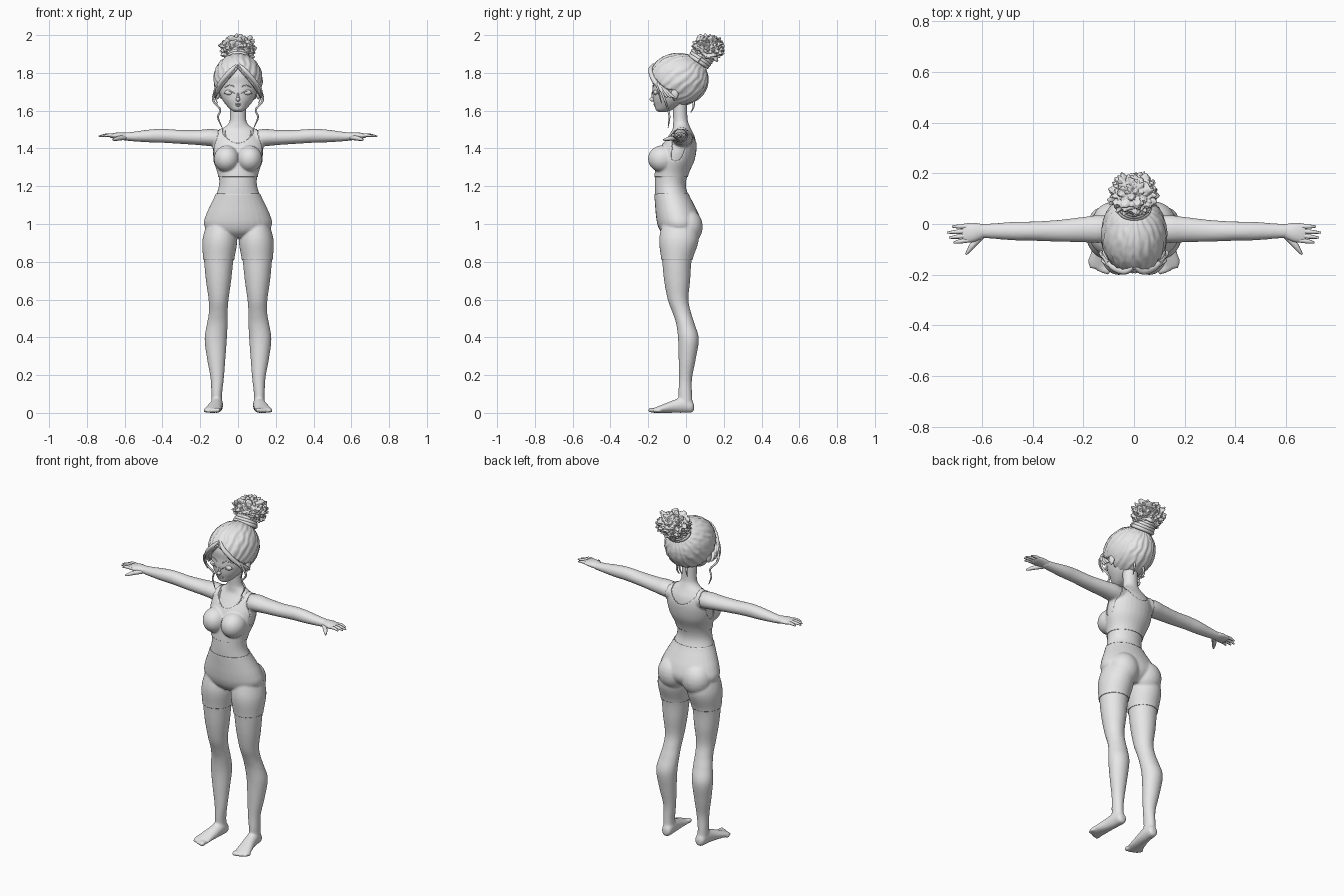
import bpy, bmesh, math
from mathutils import Matrix, Vector, noise
from mathutils.bvhtree import BVHTree

cube = bpy.data.objects.get("Cube")
if cube:
    bpy.data.objects.remove(cube)

grey = bpy.data.materials.new("plain_grey")
grey.use_nodes = True
grey.diffuse_color = (0.8, 0.8, 0.8, 1)
grey.node_tree.nodes["Principled BSDF"].inputs["Base Color"].default_value = (0.8, 0.8, 0.8, 1)


def finish(name, bm):
    """Turn a bmesh into a smooth shaded object."""
    bmesh.ops.recalc_face_normals(bm, faces=bm.faces)
    mesh = bpy.data.meshes.new(name)
    bm.to_mesh(mesh)
    mesh.materials.append(grey)
    mesh.polygons.foreach_set("use_smooth", [True] * len(mesh.polygons))
    obj = bpy.data.objects.new(name, mesh)
    bpy.context.collection.objects.link(obj)
    return obj


def bake(obj):
    """Replace an object's mesh by its modified result."""
    graph = bpy.context.evaluated_depsgraph_get()
    obj.data = bpy.data.meshes.new_from_object(obj.evaluated_get(graph))
    obj.modifiers.clear()


def spline(pts, steps=5):
    """Catmull-Rom interpolation of tuples."""
    out = []
    for i in range(len(pts) - 1):
        a, b, c, d = (pts[max(i - 1, 0)], pts[i], pts[i + 1], pts[min(i + 2, len(pts) - 1)])
        for k in range(steps):
            t = k / steps
            out.append([(2 * q + (r - p) * t + (2 * p - 5 * q + 4 * r - s) * t * t
                         + (3 * q - p - 3 * r + s) * t ** 3) / 2 for p, q, r, s in zip(a, b, c, d)])
    return out + [list(pts[-1])]


def loft(bm, axis, sections, side=1, count=28):
    """Closed loft of ellipses (x, y, z, radius, radius) square to an axis."""
    u, v = [i for i in range(3) if i != axis]
    rings = []
    for sec in spline(sections):
        ring = []
        for k in range(count):
            a = math.tau * k / count
            p = sec[:3]
            p[u] += sec[3] * math.cos(a)
            p[v] += sec[4] * math.sin(a)
            ring.append(bm.verts.new((p[0] * side, p[1], p[2])))
        rings.append(ring)
    for r0, r1 in zip(rings, rings[1:]):
        for k in range(count):
            j = (k + 1) % count
            bm.faces.new((r0[k], r0[j], r1[j], r1[k]))
    bm.faces.new(rings[0])
    bm.faces.new(rings[-1])


def ball(bm, centre, radii, detail=3):
    place = Matrix.Translation(centre) @ Matrix.Diagonal((*radii, 1))
    return bmesh.ops.create_icosphere(bm, subdivisions=detail, radius=1, matrix=place)["verts"]


def strands(name, paths, mirror=True):
    """Tapered round tubes along paths of (x, y, z, radius)."""
    curve = bpy.data.curves.new(name, "CURVE")
    curve.dimensions = "3D"
    curve.bevel_depth = 1
    curve.bevel_resolution = 2
    curve.use_fill_caps = True
    for side in (1, -1) if mirror else (1,):
        for path in paths:
            pts = spline(path)
            sp = curve.splines.new("POLY")
            sp.points.add(len(pts) - 1)
            for p, (x, y, z, r) in zip(sp.points, pts):
                p.co = (x * side, y, z, 1)
                p.radius = r
    temp = bpy.data.objects.new(name, curve)
    bm = bmesh.new()
    bm.from_mesh(bpy.data.meshes.new_from_object(temp))
    bpy.data.objects.remove(temp)
    return finish(name, bm)


# Body: torso, limbs and feet fused into one skin
bm = bmesh.new()
torso = [(.93, -.035, .07, .06), (.96, -.035, .15, .095), (1, -.036, .177, .112), (1.05, -.046, .165, .11),
         (1.1, -.06, .142, .1), (1.16, -.077, .114, .087), (1.21, -.083, .1, .082), (1.27, -.075, .105, .087),
         (1.34, -.055, .128, .097), (1.41, -.037, .134, .09), (1.46, -.025, .12, .072), (1.5, -.022, .09, .05),
         (1.525, -.026, .056, .043), (1.56, -.03, .043, .038), (1.67, -.035, .045, .04)]
loft(bm, 2, [(0, y, z, a, b) for z, y, a, b in torso])
leg = [(.09, -.035, 1.03, .06, .08), (.096, -.037, .92, .088, .101), (.102, -.048, .81, .078, .079),
       (.103, -.047, .7, .067, .069), (.103, -.042, .6, .053, .055), (.105, -.022, .53, .05, .049),
       (.11, -.003, .47, .055, .049), (.118, .013, .39, .059, .055), (.115, .006, .28, .048, .045),
       (.11, -.003, .18, .035, .035), (.113, -.004, .1, .029, .036), (.112, 0, .04, .03, .036)]
foot = [(.11, .042, .03, .015, .016), (.11, .03, .034, .028, .033), (.112, -.01, .042, .033, .042),
        (.118, -.06, .035, .036, .035), (.128, -.11, .025, .042, .025), (.135, -.15, .017, .046, .017),
        (.137, -.175, .012, .038, .012)]
arm = [(.08, -.02, 1.45, .05, .045), (.14, -.02, 1.457, .055, .046), (.2, -.022, 1.458, .05, .041),
       (.3, -.027, 1.461, .043, .037), (.4, -.028, 1.467, .038, .037), (.47, -.028, 1.466, .037, .034),
       (.55, -.028, 1.463, .031, .026), (.6, -.028, 1.463, .028, .021), (.62, -.03, 1.465, .03, .018)]
for side in (1, -1):
    loft(bm, 2, leg, side)
    loft(bm, 1, foot, side)
    loft(bm, 0, arm, side)
    ball(bm, (.06 * side, -.125, 1.345), (.064, .073, .068))
    ball(bm, (.078 * side, .008, .985), (.083, .077, .09))
    for i in range(5):
        r = .015 - .0015 * i
        ball(bm, ((.105 + .0175 * i) * side, -.178 + .002 * i * i, r), (r * .8, r * 1.6, r))
body = finish("body", bm)
remesh = body.modifiers.new("fuse", "REMESH")
remesh.mode = "VOXEL"
remesh.voxel_size = .006
remesh.use_smooth_shade = True
soften = body.modifiers.new("soften", "SMOOTH")
soften.factor = .5
soften.iterations = 8
bake(body)


# Clothes: thin shells over the fused skin
def garment(name, low, high, drop):
    bm = bmesh.new()
    bm.from_mesh(body.data)
    for z, up in ((low, -1), (high, 1)):
        bmesh.ops.bisect_plane(bm, geom=bm.verts[:] + bm.edges[:] + bm.faces[:],
                               plane_co=(0, 0, z), plane_no=(0, 0, up), clear_outer=True)
    gone = [f for f in bm.faces if drop(f.calc_center_median())]
    bmesh.ops.delete(bm, geom=gone, context="FACES")
    shell = finish(name, bm).modifiers.new("cloth", "SOLIDIFY")
    shell.thickness = .004
    shell.offset = 1


def outside_top(c):
    x = abs(c.x)
    scoop = c.z > 1.425 + 8 * c.x * c.x
    return x > .125 - max(0, c.z - 1.4) * .25 or (scoop and x < .08)


garment("shorts", .81, 1.16, lambda c: False)
garment("crop_top", 1.25, 1.52, outside_top)

# Necklace laid on the chest
bm = bmesh.new()
bm.from_mesh(body.data)
skin = BVHTree.FromBMesh(bm)
bm.free()


def on_surface(tree, x, z, r, lift=.001):
    hit = tree.ray_cast(Vector((x, -1, z)), Vector((0, 1, 0)))[0]
    return (x, (hit.y if hit else -.05) - lift, z, r)


chain = [on_surface(skin, .07 * math.sin(a), 1.495 - .078 * math.cos(a), .0025)
         for a in [-1.6 + 3.2 * i / 16 for i in range(17)]]
strands("necklace", [chain], mirror=False)

# Hands
bm = bmesh.new()
palm = [(.59, -.028, 1.463, .026, .019), (.63, -.033, 1.467, .037, .018),
        (.665, -.036, 1.467, .038, .013), (.678, -.036, 1.467, .034, .009)]
for side in (1, -1):
    loft(bm, 0, palm, side, 20)
finish("palms", bm)
fingers = [[(.655, y0, 1.468, .0095), ((.66 + x) / 2, (y0 + y1) / 2, 1.47, .0085), (x, y1, 1.464, .004)]
           for y0, y1, x in ((-.064, -.073, .712), (-.046, -.054, .73), (-.028, -.034, .737), (-.01, -.01, .718))]
fingers.append([(.6, -.045, 1.458, .013), (.635, -.082, 1.453, .012), (.65, -.102, 1.449, .009), (.663, -.12, 1.445, .004)])
strands("fingers", fingers)

# Head with nose, lips, eyelids and ears
bm = bmesh.new()
head = [(1.593, -.125, .018, .018), (1.605, -.115, .038, .045), (1.63, -.095, .063, .072),
        (1.66, -.083, .084, .091), (1.7, -.07, .1, .107), (1.74, -.06, .107, .116),
        (1.79, -.055, .112, .123), (1.84, -.05, .098, .105), (1.88, -.05, .05, .05)]
loft(bm, 2, [(0, y, z, a, b) for z, y, a, b in head], count=40)
bm.normal_update()
face = BVHTree.FromBMesh(bm)
ball(bm, (0, -.176, 1.66), (.011, .017, .012))
ball(bm, (0, -.172, 1.674), (.007, .012, .022))
ball(bm, (0, -.165, 1.634), (.019, .008, .004))
ball(bm, (0, -.162, 1.627), (.015, .009, .005))
for side in (1, -1):
    x, y, z, _ = on_surface(face, .045 * side, 1.697, 0)
    ball(bm, (x, y + .006, z), (.026, .012, .014))
    ball(bm, (.108 * side, -.06, 1.69), (.012, .02, .03))
finish("head", bm)
lids = [[on_surface(face, x, z + dz, .0025, lift) for x, z in ((.018, 1.69), (.032, 1.699), (.05, 1.7), (.072, 1.69))]
        for dz, lift in ((0, .006), (.034, .001))]
strands("lashes_and_brows", lids)

# Hair cap: grooved shell swept towards the bun, open at the face
bm = bmesh.new()
bmesh.ops.create_uvsphere(bm, u_segments=128, v_segments=48, radius=1)
tilt = Matrix.Rotation(math.radians(-45), 3, "X")
for v in bm.verts:
    turn = math.atan2(v.co.y, v.co.x)
    flat = math.hypot(v.co.x, v.co.y)
    wave = math.sin(22 * turn + 3 * noise.noise(v.co * 3))
    grow = 1 + .018 * flat * wave + .012 * noise.noise(v.co * 7)
    p = (tilt @ v.co) * grow
    v.co = (p.x * .129, p.y * .158 - .04, p.z * .139 + 1.765)


def open_face(c):
    return c.y < -.065 and c.z < 1.825 - 9 * c.x * c.x


bmesh.ops.delete(bm, geom=[f for f in bm.faces if open_face(f.calc_center_median())], context="FACES")
cap = finish("hair_cap", bm).modifiers.new("thickness", "SOLIDIFY")
cap.thickness = .012

# Bun: curly clump with a wrapped base
bm = bmesh.new()
for v in ball(bm, (0, 0, 0), (1, 1, 1), 6):
    n = v.co.normalized()
    crease = abs(noise.noise(n * 3.2)) + .5 * abs(noise.noise(n * 6.5))
    p = n * (.86 + .42 * crease)
    v.co = (p.x * .09, .118 + p.y * .08, 1.93 + p.z * .066)
finish("hair_bun", bm)
wrap = []
for i in range(4):
    lift = .012 * i
    ring = [(.062 * math.cos(a) * (1 - .1 * i), .068 + lift * .7 + .045 * math.sin(a),
             1.862 + lift - .03 * math.sin(a), .011) for a in [math.tau * k / 12 for k in range(13)]]
    wrap.append(ring)
strands("bun_base", wrap, mirror=False)

# Swept fringe, loose side curls and nape wisps
fringe = [[(.004, -.172 - d, 1.845 - d, .006), (.035, -.188 + d, 1.815 - d, .012), (.08, -.172 + d, 1.765 - d, .013),
           (.112, -.135 + 2 * d, 1.715 - d, .011), (.122, -.1 + 2 * d, 1.67, .005)] for d in (0, .009, .018)]
strands("fringe", fringe)
curls = [[(.1, -.15, 1.75, .006), (.127, -.125, 1.69, .006), (.129, -.11, 1.65, .006), (.094, -.095, 1.605, .005),
          (.106, -.088, 1.565, .005), (.084, -.095, 1.51, .002)],
         [(.09, -.17, 1.76, .005), (.12, -.15, 1.72, .005), (.125, -.14, 1.68, .004), (.108, -.13, 1.64, .002)],
         [(.03, .04, 1.65, .007), (.032, .04, 1.62, .005), (.026, .025, 1.59, .002)]]
strands("loose_curls", curls)
